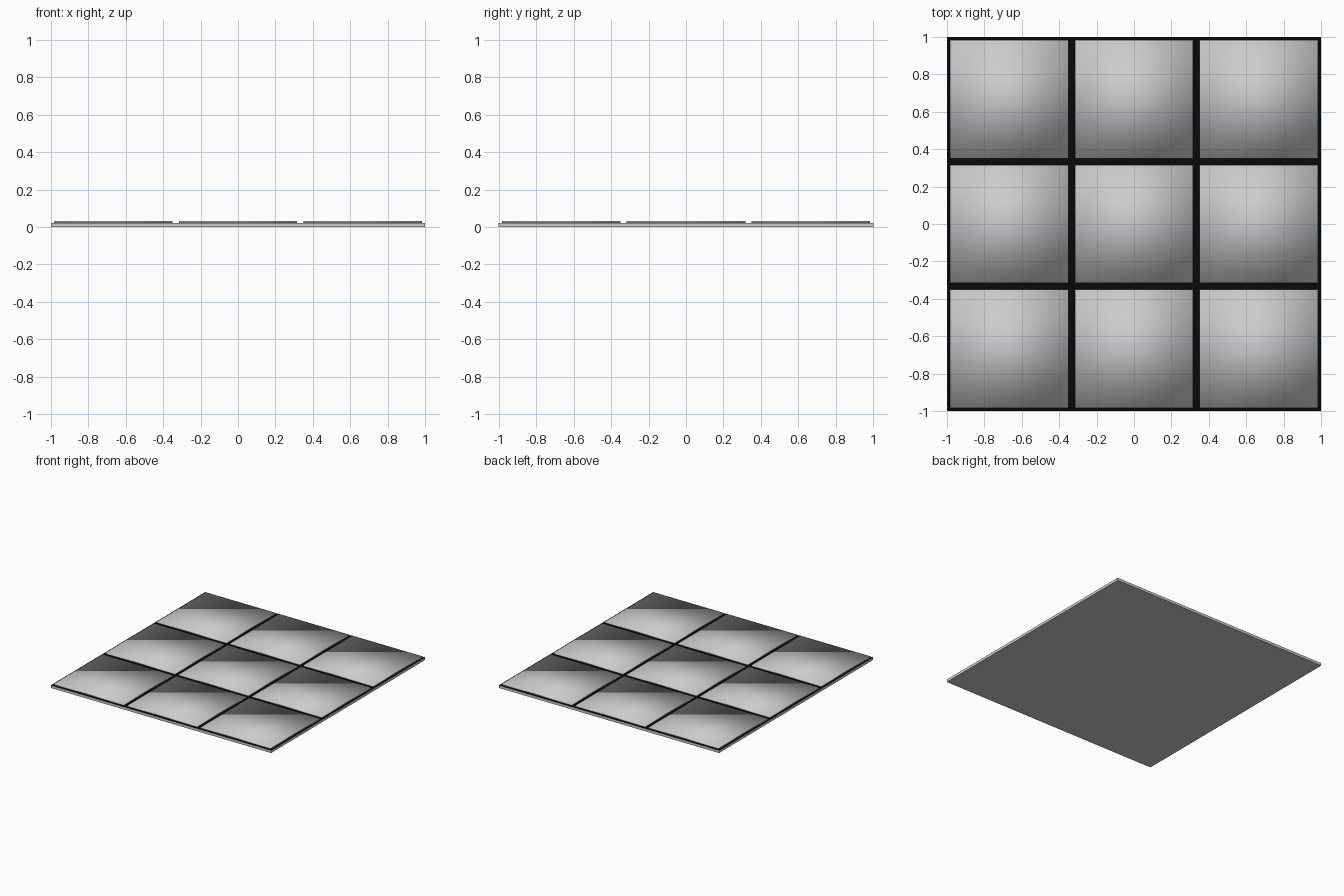
import bpy

if "Cube" in bpy.data.objects:
    bpy.data.objects.remove(bpy.data.objects["Cube"])

BASE_H = 0.022
TOP = 0.033
CELL = 2 / 3
TILE = CELL * 0.95


def box(name, x, y, z0, z1, size):
    bpy.ops.mesh.primitive_cube_add(size=1, location=(x, y, (z0 + z1) / 2))
    ob = bpy.context.object
    ob.name = name
    ob.scale = (size, size, z1 - z0)
    bpy.ops.object.transform_apply(location=False, rotation=False, scale=True)
    return ob


# Backing slab, grey with a black grout face on top
grey = bpy.data.materials.new("backing_grey")
grey.diffuse_color = (0.8, 0.8, 0.8, 1)
grey.use_nodes = True
grey.node_tree.nodes["Principled BSDF"].inputs["Base Color"].default_value = grey.diffuse_color
grout = bpy.data.materials.new("grout_black")
grout.diffuse_color = (0.003, 0.003, 0.003, 1)
grout.use_nodes = True
grout.node_tree.nodes["Principled BSDF"].inputs["Base Color"].default_value = grout.diffuse_color
slab = box("backing_slab", 0, 0, 0, BASE_H, 2)
slab.data.materials.append(grey)
slab.data.materials.append(grout)
for f in slab.data.polygons:
    f.material_index = 1 if f.normal.z > 0.5 else 0

# Three by three grid of tiles, smooth shaded for a pillowed look
for row in range(3):
    for col in range(3):
        tile = box(f"tile_{row + 1}_{col + 1}", (col - 1) * CELL, (row - 1) * CELL,
                   BASE_H, TOP, TILE)
        bpy.ops.object.shade_smooth()
